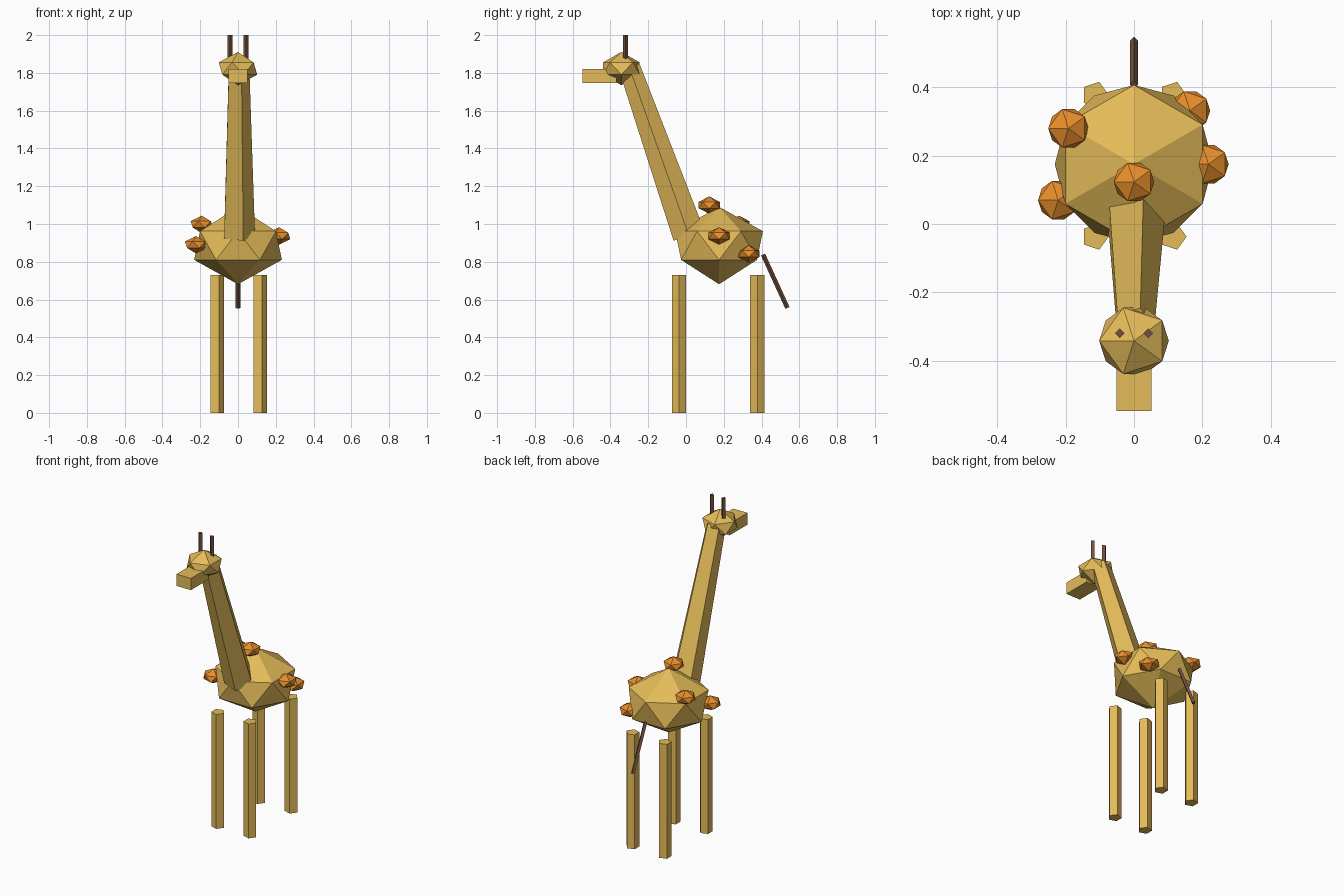
import bpy, bmesh
from math import sin, cos, pi
from mathutils import Vector

if "Cube" in bpy.data.objects:
    bpy.data.objects.remove(bpy.data.objects["Cube"])


def material(name, rgb):
    m = bpy.data.materials.new(name)
    m.diffuse_color = (*rgb, 1)
    m.use_nodes = True
    m.node_tree.nodes["Principled BSDF"].inputs["Base Color"].default_value = m.diffuse_color
    return m


TAN = material("tan_hide", (0.78, 0.50, 0.10))
ORANGE = material("orange_spot", (0.80, 0.27, 0.025))
BROWN = material("brown_horn", (0.17, 0.08, 0.05))


def finish(name, bm, mat):
    bmesh.ops.recalc_face_normals(bm, faces=bm.faces)
    me = bpy.data.meshes.new(name)
    bm.to_mesh(me)
    bm.free()
    me.materials.append(mat)
    ob = bpy.data.objects.new(name, me)
    bpy.context.collection.objects.link(ob)
    return ob


def ring(bm, centre, u, v, r, n, turn=0.0):
    return [bm.verts.new(centre + r * (cos(a) * u + sin(a) * v))
            for a in ((i + turn) * 2 * pi / n for i in range(n))]


def rod(name, p0, p1, r0, r1, n, mat):
    """Straight or tapered n-sided bar between two points, one corner towards +x."""
    p0, p1 = Vector(p0), Vector(p1)
    u = Vector((1, 0, 0))
    v = (p1 - p0).normalized().cross(u)
    bm = bmesh.new()
    a, b = ring(bm, p0, u, v, r0, n), ring(bm, p1, u, v, r1, n)
    bm.faces.new(a)
    bm.faces.new(b)
    for i in range(n):
        j = (i + 1) % n
        bm.faces.new((a[i], a[j], b[j], b[i]))
    return finish(name, bm, mat)


def nugget(name, centre, r, h, n, mat):
    """Faceted ball: two staggered n-sided rings between two poles."""
    c, u, v = Vector(centre), Vector((1, 0, 0)), Vector((0, 1, 0))
    up = Vector((0, 0, h))
    bm = bmesh.new()
    low = ring(bm, c - up * 0.37, u, v, r, n)
    high = ring(bm, c + up * 0.37, u, v, r, n, 0.5)
    south, north = bm.verts.new(c - up), bm.verts.new(c + up)
    for i in range(n):
        j = (i + 1) % n
        bm.faces.new((south, low[j], low[i]))
        bm.faces.new((low[i], low[j], high[i]))
        bm.faces.new((high[i], low[j], high[j]))
        bm.faces.new((north, high[i], high[j]))
    return finish(name, bm, mat)


# Body, neck and head
nugget("body", (0, 0.175, 0.886), 0.232, 0.205, 6, TAN)
rod("neck", (0, 0.015, 0.94), (0, -0.30, 1.83), 0.09, 0.06, 5, TAN)
nugget("head", (0, -0.342, 1.823), 0.102, 0.088, 5, TAN)

# Snout box
bm = bmesh.new()
bmesh.ops.create_cube(bm, size=1)
bmesh.ops.scale(bm, verts=bm.verts, vec=(0.102, 0.18, 0.075))
bmesh.ops.translate(bm, verts=bm.verts, vec=(0, -0.458, 1.783))
finish("snout", bm, TAN)

# Legs and horns, left and right
for side, s in (("left", -1), ("right", 1)):
    for end, y in (("front", -0.037), ("rear", 0.378)):
        rod(f"{end}_{side}_leg", (s * 0.114, y, 0), (s * 0.114, y, 0.73), 0.04, 0.04, 5, TAN)
    rod(f"{side}_horn", (s * 0.042, -0.32, 1.85), (s * 0.042, -0.32, 2.0), 0.014, 0.014, 4, BROWN)

# Tail
rod("tail", (0, 0.408, 0.838), (0, 0.537, 0.556), 0.012, 0.012, 4, BROWN)

# Spots on the back and flanks
spots = [(0, 0.123, 1.10), (-0.192, 0.28, 0.998), (-0.222, 0.07, 0.89),
         (0.218, 0.175, 0.937), (0.164, 0.332, 0.842)]
for i, p in enumerate(spots):
    nugget(f"spot_{i + 1}", p, 0.059, 0.046, 5, ORANGE)
